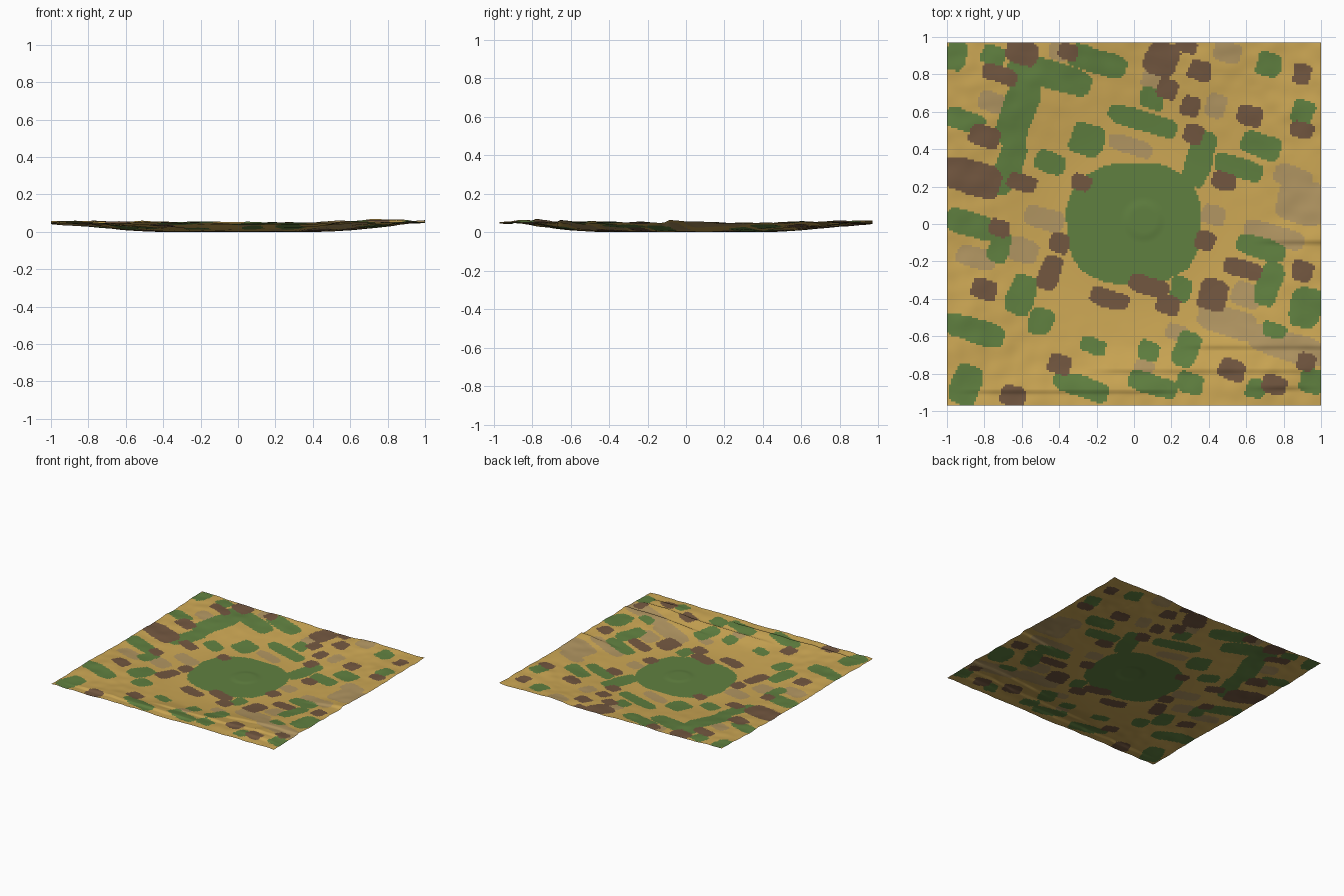
import bpy, bmesh, math
from mathutils import Vector, noise

NX, NY = 180, 174
HX, HY = 1.0, 0.97


def material(name, rgb):
    m = bpy.data.materials.new(name)
    m.diffuse_color = (*rgb, 1)
    return m


MATS = [material("dry grass yellow", (0.61, 0.39, 0.09)),
        material("sandy tan", (0.445, 0.305, 0.122)),
        material("grass green", (0.117, 0.216, 0.051)),
        material("earth brown", (0.17, 0.095, 0.051))]

# Ground patches: centre x, centre y, width, depth
SANDY = [(-.75, .65, .15, .1), (-.48, .03, .2, .11), (-.85, -.18, .2, .1), (-.6, -.14, .16, .12),
         (-.02, .42, .22, .08), (.1, .77, .1, .1), (.5, .92, .14, .1), (.44, .63, .1, .12),
         (.9, .12, .25, .22), (.75, -.06, .3, .1), (.85, .25, .2, .1), (.42, .05, .12, .1),
         (.23, -.58, .12, .08), (.6, -.38, .15, .12), (.5, -.52, .3, .14), (.82, -.65, .4, .14),
         (.05, -.78, .1, .1), (-.4, .93, .1, .1)]
GREEN = [(-.45, .8, .42, .14), (-.62, .6, .17, .36), (-.2, .87, .3, .12), (-.67, .3, .12, .28),
         (-.45, .33, .15, .1), (-.25, .45, .17, .16), (.05, .55, .35, .1), (.1, .67, .12, .1),
         (.35, .35, .13, .28), (.56, .3, .25, .1), (.68, .42, .2, .12), (.72, .85, .12, .12),
         (.9, .6, .12, .12), (-.9, .55, .2, .1), (-.95, .9, .1, .15), (-.75, .9, .12, .1),
         (-.88, 0, .25, .12), (-.72, -.12, .1, .16), (-.85, -.57, .3, .12), (-.6, -.38, .13, .2),
         (-.5, -.52, .12, .14), (-.22, -.65, .12, .08), (-.9, -.86, .14, .2), (-.28, -.87, .28, .1),
         (.1, -.86, .25, .1), (.08, -.68, .1, .1), (.28, -.67, .12, .18), (.3, -.85, .14, .1),
         (.68, -.13, .25, .1), (.72, -.32, .12, .22), (.92, -.45, .15, .2), (.75, -.57, .12, .08),
         (.95, -.84, .12, .12), (.65, -.88, .1, .1), (.25, -.35, .1, .12)]
BROWN = [(-.87, .25, .3, .17), (-.6, .22, .15, .09), (-.28, .22, .1, .08), (-.8, .47, .16, .1),
         (-.72, .8, .18, .08), (-.6, .92, .16, .12), (-.35, .92, .1, .08), (.15, .88, .16, .17),
         (.35, .82, .12, .1), (.28, .95, .12, .06), (.18, .72, .1, .1), (.3, .63, .1, .1),
         (.32, .48, .1, .1), (.48, .23, .12, .09), (.62, .58, .12, .1), (.9, .5, .12, .08),
         (.9, .8, .1, .1), (-.72, -.02, .1, .08), (-.8, -.35, .13, .1), (-.45, -.26, .1, .18),
         (-.4, -.1, .1, .1), (-.4, -.75, .12, .1), (-.65, -.92, .12, .1), (-.13, -.4, .2, .09),
         (.08, -.33, .2, .09), (.18, -.43, .12, .1), (.42, -.38, .14, .16), (.58, -.24, .2, .09),
         (.38, -.09, .1, .1), (.9, -.25, .1, .1), (.52, -.78, .13, .1), (.75, -.86, .13, .09),
         (.92, -.74, .1, .09)]

# Folds in the ground: y, x start, x end
LEDGES = [(-.66, .3, 1.0), (-.9, -.9, .2), (-.79, -.2, .9), (-.1, .7, 1.0), (-.88, .65, .9)]


def smooth(a, b, t):
    t = min(1, max(0, (t - a) / (b - a)))
    return t * t * (3 - 2 * t)


def height(x, y):
    """Shallow bowl with rough raised edges and a faint round mound."""
    r = math.hypot(x, y)
    s = smooth(.4, 1.12, r)
    z = .052 * s
    z += .013 * s * noise.noise(Vector((x * 3.5, y * 3.5, 1.7)))
    z += .006 * s * noise.noise(Vector((x * 11, y * 11, 5.1)))
    for ly, a, b in LEDGES:
        along = smooth(a - .1, a + .15, x) * (1 - smooth(b - .1, b + .15, x) * (b < .95))
        z += .010 * along * smooth(ly - .006, ly + .006, y) * (1 - smooth(ly, ly + .15, y))
    d = math.hypot(x - .05, y - .02)
    return z + .005 * (1 - smooth(.07, .12, d)) + .004


COS, SIN = math.cos(math.radians(17)), math.sin(math.radians(17))


def inside(x, y, patch):
    """Rounded block turned clockwise by 17 degrees."""
    px, py, w, d = patch
    dx, dy = x - px, y - py
    if abs(dx) > .3 or abs(dy) > .3:
        return False
    u, v = dx * COS - dy * SIN, dx * SIN + dy * COS
    return (2 * u / (w * 1.08)) ** 4 + (2 * v / (d * 1.08)) ** 4 < 1


def colour_index(x, y):
    wob = noise.noise(Vector((x * 9, y * 9, 3.0)))
    x2, y2 = x + .012 * wob, y - .012 * wob
    for index, patches in ((3, BROWN), (2, GREEN), (1, SANDY)):
        if index == 2 and abs(x2 / .36) ** 2.6 + abs(y2 / .325) ** 2.6 < 1:
            return 2  # central clearing
        if any(inside(x2, y2, p) for p in patches):
            return index
    return 0


# Ground sheet
bm = bmesh.new()
bmesh.ops.create_grid(bm, x_segments=NX, y_segments=NY, size=1.0)
for v in bm.verts:
    v.co.y *= HY / HX
    v.co.z = height(v.co.x, v.co.y)
low = min(v.co.z for v in bm.verts)
for v in bm.verts:
    v.co.z -= low
for f in bm.faces:
    c = f.calc_center_median()
    f.material_index = colour_index(c.x, c.y)
    f.smooth = True
mesh = bpy.data.meshes.new("ground")
bm.to_mesh(mesh)
bm.free()
for m in MATS:
    mesh.materials.append(m)
ground = bpy.data.objects.new("ground", mesh)
bpy.context.collection.objects.link(ground)
